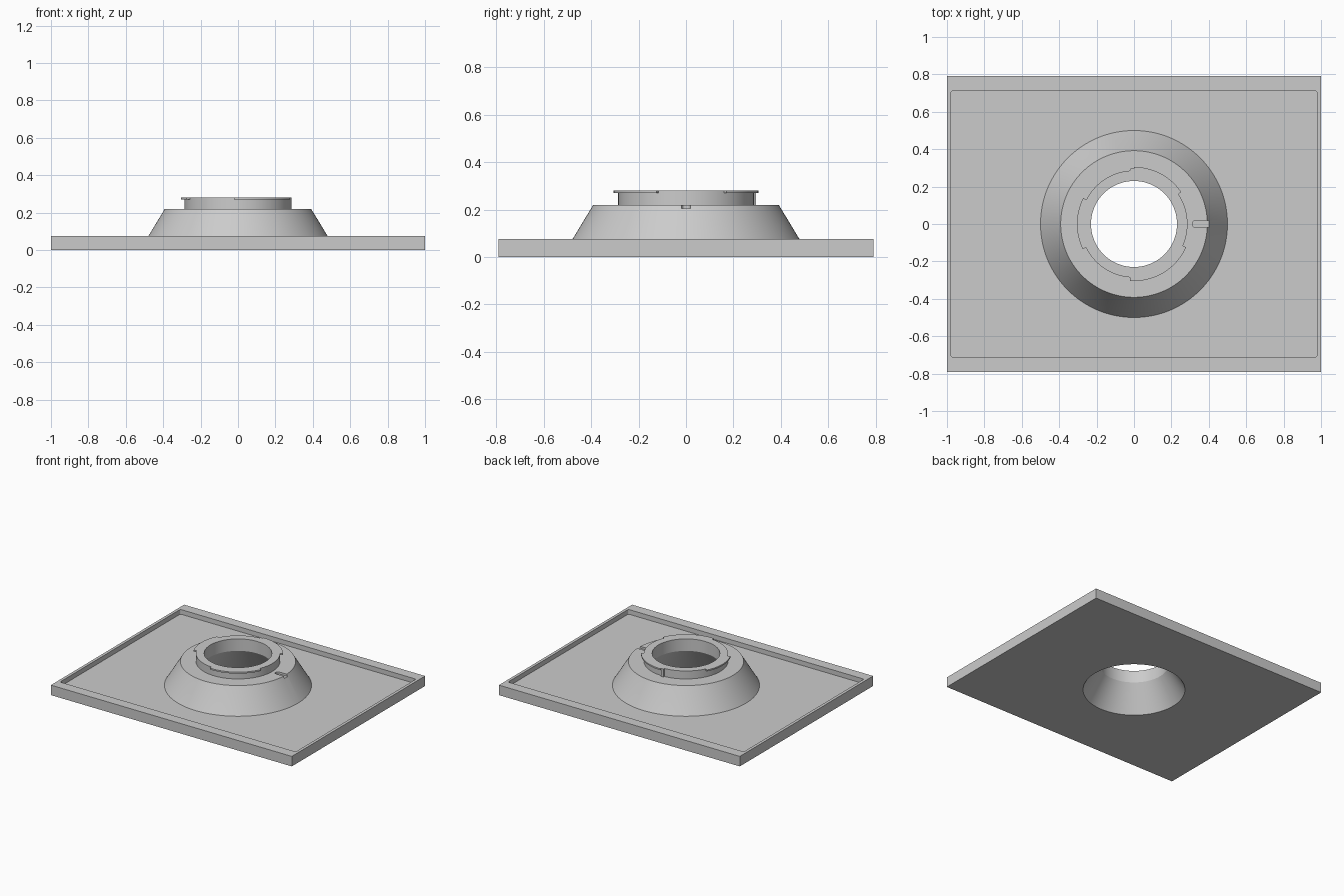
import bpy, bmesh
from math import cos, sin, pi, radians

cube = bpy.data.objects.get("Cube")
if cube:
    bpy.data.objects.remove(cube, do_unlink=True)

grey = bpy.data.materials.new("matte grey")
grey.use_nodes = True
grey.diffuse_color = (0.6, 0.6, 0.6, 1)
grey.node_tree.nodes["Principled BSDF"].inputs["Base Color"].default_value = (0.6, 0.6, 0.6, 1)

SEGMENTS = 128
FLOOR, TOP = 0.04, 0.28


def add_object(name, bm):
    bmesh.ops.recalc_face_normals(bm, faces=bm.faces)
    mesh = bpy.data.meshes.new(name)
    bm.to_mesh(mesh)
    bm.free()
    obj = bpy.data.objects.new(name, mesh)
    bpy.context.collection.objects.link(obj)
    mesh.materials.append(grey)
    return obj


def box(name, x0, x1, y0, y1, z0, z1, corner=0, segments=4):
    """Box with optional rounded vertical corners."""
    bm = bmesh.new()
    bmesh.ops.create_cube(bm, size=1)
    for v in bm.verts:
        v.co.x = x1 if v.co.x > 0 else x0
        v.co.y = y1 if v.co.y > 0 else y0
        v.co.z = z1 if v.co.z > 0 else z0
    if corner:
        edges = [e for e in bm.edges if abs(e.verts[0].co.z - e.verts[1].co.z) > 1e-5]
        bmesh.ops.bevel(bm, geom=edges, offset=corner, segments=segments,
                        profile=0.5, affect='EDGES')
    return add_object(name, bm)


def turned(name, profile):
    """Solid of revolution from (radius, height) points, capped at both ends."""
    bm = bmesh.new()
    rings = [[bm.verts.new((r * cos(2 * pi * i / SEGMENTS), r * sin(2 * pi * i / SEGMENTS), z))
              for i in range(SEGMENTS)] for r, z in profile]
    for a, b in zip(rings, rings[1:]):
        for i in range(SEGMENTS):
            j = (i + 1) % SEGMENTS
            bm.faces.new((a[i], a[j], b[j], b[i]))
    bm.faces.new(rings[0])
    bm.faces.new(rings[-1])
    return add_object(name, bm)


def sector(name, r0, r1, start, end, z0, z1):
    """Curved block between two radii and two angles in degrees."""
    bm = bmesh.new()
    steps = max(2, int((end - start) / 3))
    angles = [radians(start + (end - start) * i / steps) for i in range(steps + 1)]
    outline = [(r1 * cos(a), r1 * sin(a)) for a in angles]
    outline += [(r0 * cos(a), r0 * sin(a)) for a in reversed(angles)]
    face = bm.faces.new([bm.verts.new((x, y, z0)) for x, y in outline])
    out = bmesh.ops.extrude_face_region(bm, geom=[face])
    for v in out["geom"]:
        if isinstance(v, bmesh.types.BMVert):
            v.co.z = z1
    return add_object(name, bm)


def combine(target, other, operation):
    mod = target.modifiers.new(operation.lower(), 'BOOLEAN')
    mod.operation, mod.object, mod.solver = operation, other, 'EXACT'
    bpy.context.view_layer.objects.active = target
    bpy.ops.object.modifier_apply(modifier=mod.name)
    bpy.data.objects.remove(other, do_unlink=True)


# Rectangular plate with a shallow tray
board = box("mounting_board", -1, 1, -0.79, 0.79, 0, 0.075)
combine(board, box("tray_cutter", -0.978, 0.978, -0.713, 0.713, FLOOR, 0.2, 0.012), 'DIFFERENCE')

# Conical boss with collar, sunk slightly into the tray floor
boss = turned("conical_boss", [(0.5, 0.02), (0.5, FLOOR), (0.396, 0.212), (0.392, 0.22),
                               (0.286, 0.22), (0.286, TOP)])
combine(board, boss, 'UNION')

# Tapered bore through the board, straight through the collar
bore = turned("bore_cutter", [(0.378, -0.05), (0.347, 0), (0.23, 0.19), (0.23, 0.4)])
combine(board, bore, 'DIFFERENCE')

# Locking pin slot in the shoulder
combine(board, box("slot_cutter", 0.312, 0.47, -0.019, 0.019, 0.205, 0.25, 0.0185), 'DIFFERENCE')

# Bayonet tabs around the collar rim
parts = [board]
for name, start, end in (("right", -94, -24), ("back", 34, 90), ("left", 153, 206)):
    parts.append(sector(name + "_bayonet_tab", 0.28, 0.305, start, end, 0.269, TOP))

# Stop block under the end of the back tab
parts.append(sector("bayonet_stop", 0.28, 0.296, 90, 94, 0.215, TOP))

# Smooth shading with crisp edges
bpy.ops.object.select_all(action='DESELECT')
for part in parts:
    part.select_set(True)
bpy.context.view_layer.objects.active = board
bpy.ops.object.shade_smooth_by_angle(angle=radians(20))
